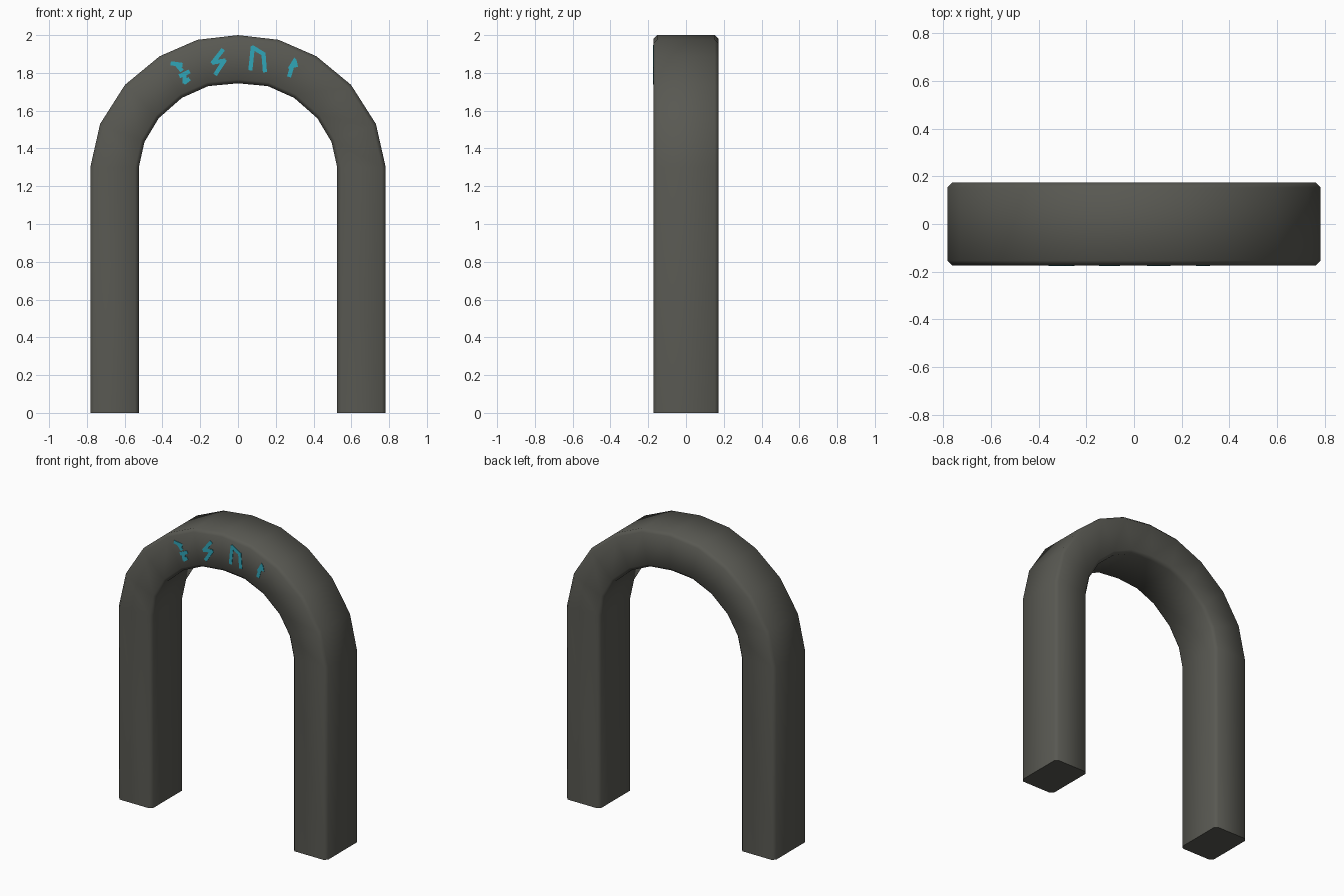
import bpy, bmesh
from mathutils import Vector

if "Cube" in bpy.data.objects:
    bpy.data.objects.remove(bpy.data.objects["Cube"])


def material(name, rgb):
    m = bpy.data.materials.new(name)
    m.diffuse_color = (*rgb, 1)
    m.use_nodes = True
    m.node_tree.nodes["Principled BSDF"].inputs["Base Color"].default_value = m.diffuse_color
    return m


STONE = material("dark_stone", (0.098, 0.098, 0.084))
GLOW = material("glowing_cyan", (0.03, 0.38, 0.48))
HALF_DEPTH, CHAMFER = 0.173, 0.02


def finish(name, bm, mat):
    bmesh.ops.recalc_face_normals(bm, faces=bm.faces)
    mesh = bpy.data.meshes.new(name)
    bm.to_mesh(mesh)
    bm.free()
    mesh.materials.append(mat)
    ob = bpy.data.objects.new(name, mesh)
    bpy.context.collection.objects.link(ob)
    return ob


# Arch: a chamfered rectangle swept between outer and inner outlines
outer = [(0.782, 0), (0.782, 1.30), (0.73, 1.53), (0.598, 1.737),
         (0.415, 1.888), (0.215, 1.975), (0, 2.0)]
inner = [(0.525, 0), (0.525, 1.30), (0.495, 1.435), (0.42, 1.56),
         (0.297, 1.668), (0.158, 1.73), (0, 1.745)]
half = list(zip(outer, inner))
stations = half + [((-o[0], o[1]), (-i[0], i[1])) for o, i in reversed(half[:-1])]

bm = bmesh.new()
rings = []
for o, i in stations:
    o, i = Vector((o[0], 0, o[1])), Vector((i[0], 0, i[1]))
    step = (i - o).normalized() * CHAMFER
    d, e = HALF_DEPTH, HALF_DEPTH - CHAMFER
    section = [(o, -e), (o + step, -d), (i - step, -d), (i, -e),
               (i, e), (i - step, d), (o + step, d), (o, e)]
    rings.append([bm.verts.new((p.x, y, p.z)) for p, y in section])
for a, b in zip(rings, rings[1:]):
    for k in range(8):
        n = (k + 1) % 8
        bm.faces.new((a[k], a[n], b[n], b[k]))
bm.faces.new(rings[0])
bm.faces.new(rings[-1])
arch = finish("stone_arch", bm, STONE)
bpy.context.view_layer.objects.active = arch
arch.select_set(True)
bpy.ops.object.shade_smooth_by_angle(angle=1.05)
arch.select_set(False)


# Painted marks: thin plates on the front face
def plate(bm, points):
    front = [bm.verts.new((x, -HALF_DEPTH - 0.003, z)) for x, z in points]
    back = [bm.verts.new((x, -HALF_DEPTH + 0.003, z)) for x, z in points]
    bm.faces.new(front)
    bm.faces.new(back[::-1])
    for k in range(len(points)):
        n = (k + 1) % len(points)
        bm.faces.new((front[k], back[k], back[n], front[n]))


def mark(name, strokes, shapes=(), width=0.022):
    bm = bmesh.new()
    for line in strokes:
        for p, q in zip(line, line[1:]):
            p, q = Vector(p), Vector(q)
            t = (q - p).normalized() * width / 2
            s = Vector((-t.y, t.x))
            t *= 0.6
            plate(bm, [p - t + s, p - t - s, q + t - s, q + t + s])
    for shape in shapes:
        plate(bm, shape)
    finish(name, bm, GLOW)


mark("forked_mark", [[(-0.35, 1.85), (-0.30, 1.843)],
                     [(-0.325, 1.845), (-0.30, 1.815)],
                     [(-0.305, 1.785), (-0.262, 1.805)],
                     [(-0.285, 1.79), (-0.282, 1.75), (-0.262, 1.765)]])
mark("zigzag_mark", [[(-0.082, 1.92), (-0.133, 1.855), (-0.072, 1.865), (-0.118, 1.795)]])
mark("hooked_mark", [[(0.066, 1.82), (0.078, 1.935), (0.135, 1.90), (0.142, 1.81)]])
mark("arrow_mark", [[(0.272, 1.785), (0.288, 1.84)]],
     [[(0.262, 1.822), (0.318, 1.832), (0.31, 1.868), (0.298, 1.882)]])
